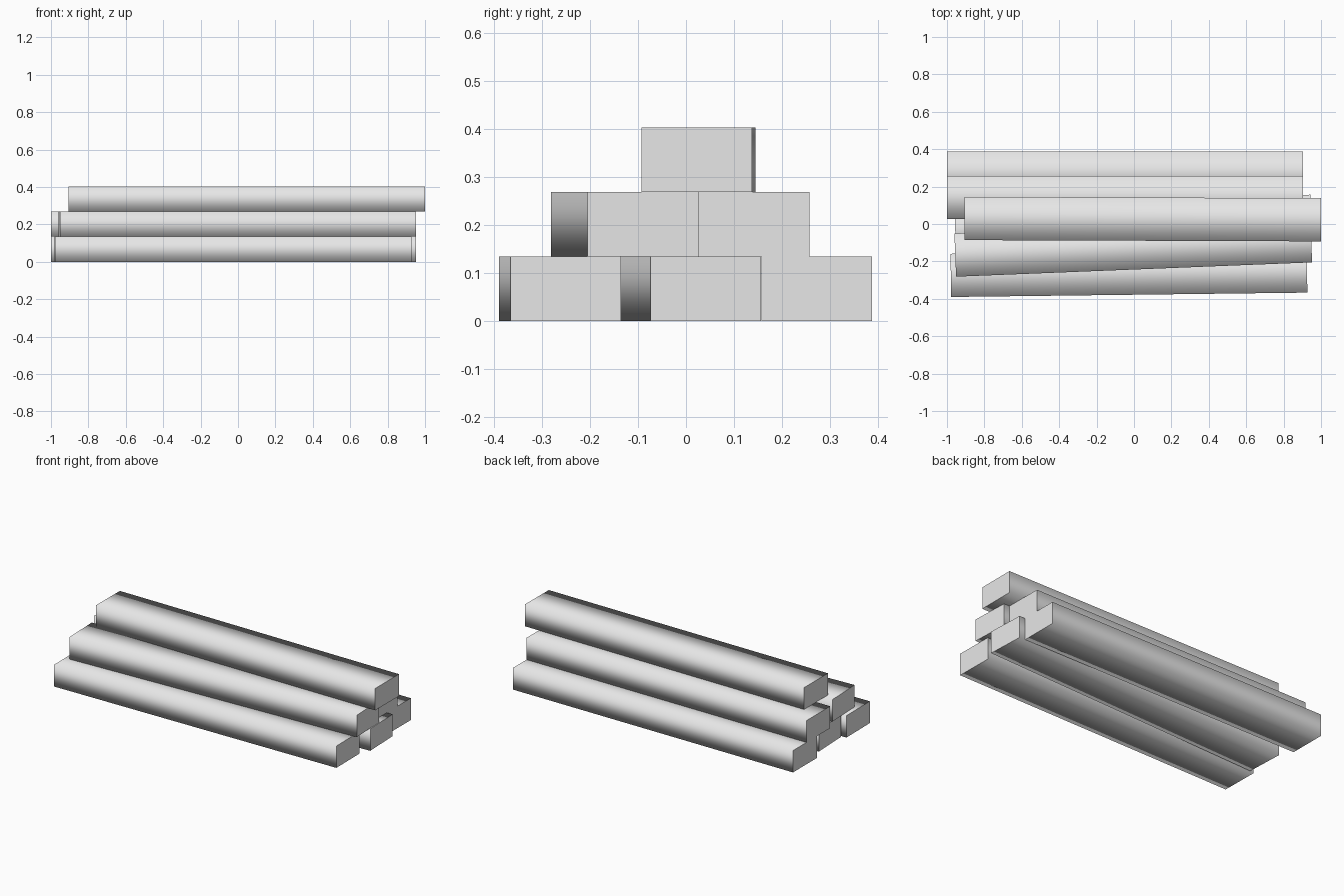
import bpy, bmesh, math
from mathutils import Matrix, Vector

cube = bpy.data.objects.get("Cube")
if cube:
    bpy.data.objects.remove(cube, do_unlink=True)

# Single pale grey material
GREY = (0.8, 0.8, 0.8, 1)
mat = bpy.data.materials.new("pale_grey")
mat.use_nodes = True
mat.diffuse_color = GREY
mat.node_tree.nodes["Principled BSDF"].inputs["Base Color"].default_value = GREY

LENGTH, WIDTH, HEIGHT = 1.905, 0.231, 0.1345


def beam(name, x, y, layer, turn=0):
    """One squared beam: soft shading round its sides, crisp flat ends."""
    bm = bmesh.new()
    bmesh.ops.create_cube(bm, size=1, matrix=Matrix.Diagonal((LENGTH, WIDTH, HEIGHT, 1)))
    for face in bm.faces:
        face.smooth = abs(face.normal.x) < 0.5
        if not face.smooth:
            for edge in face.edges:
                edge.smooth = False
    mesh = bpy.data.meshes.new(name)
    bm.to_mesh(mesh)
    bm.free()
    mesh.materials.append(mat)
    obj = bpy.data.objects.new(name, mesh)
    obj.location = Vector((x, y, (layer + 0.5) * HEIGHT))
    obj.rotation_euler.z = math.radians(turn)
    bpy.context.collection.objects.link(obj)


# Bottom layer
beam("bottom_front_beam", -0.027, -0.263, 0, 0.7)
beam("bottom_middle_beam", -0.004, 0.003, 0, 2.3)
beam("bottom_back_beam", -0.048, 0.273, 0)
# Middle layer
beam("middle_front_beam", -0.004, -0.128, 1, 2.3)
beam("middle_back_beam", -0.048, 0.142, 1)
# Top layer
beam("top_beam", 0.047, 0.026, 2, -0.2)
